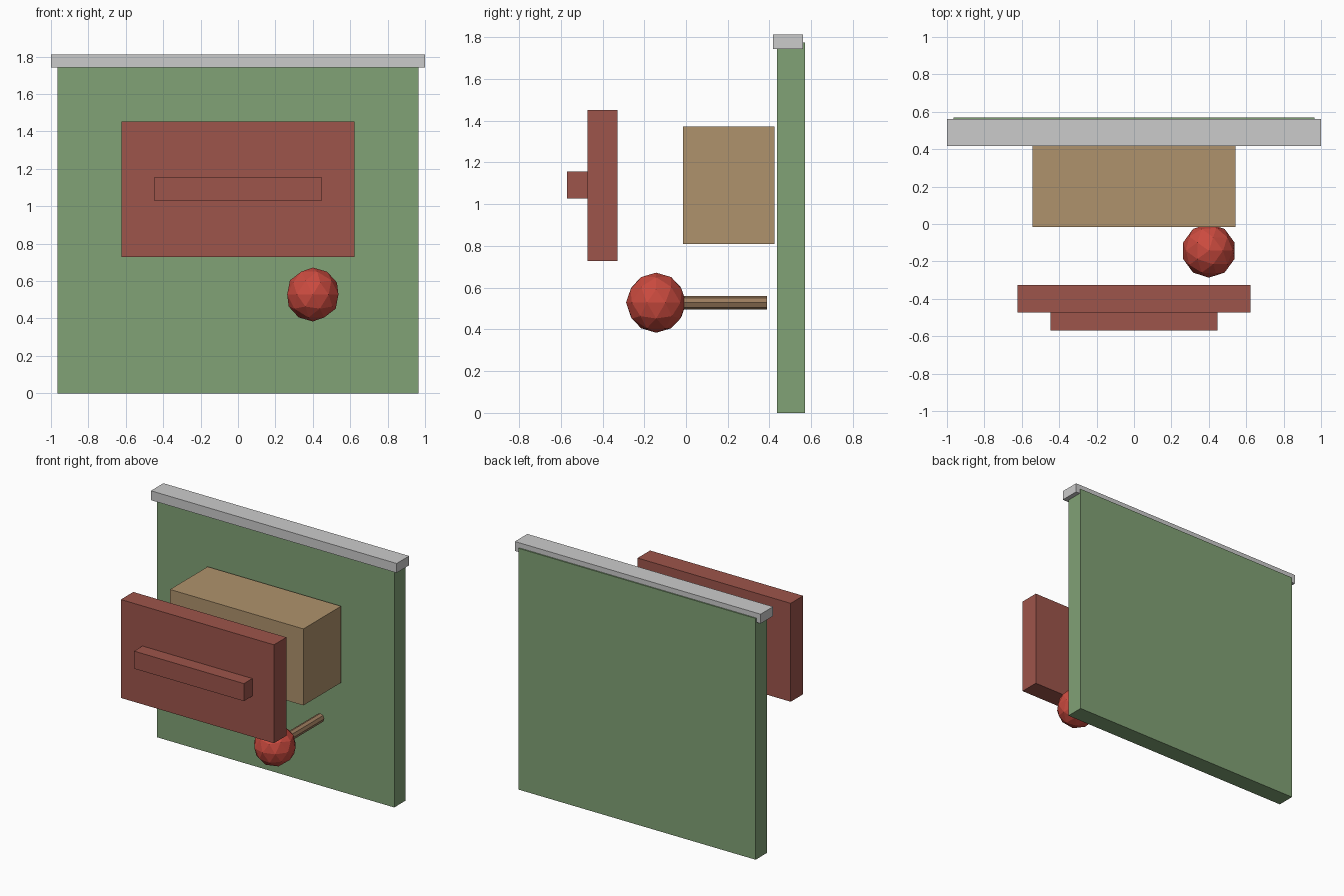
import bpy
import math

if "Cube" in bpy.data.objects:
    bpy.data.objects.remove(bpy.data.objects["Cube"])


def material(name, rgb):
    mat = bpy.data.materials.new(name)
    mat.diffuse_color = (*rgb, 1)
    mat.use_nodes = True
    mat.node_tree.nodes["Principled BSDF"].inputs["Base Color"].default_value = mat.diffuse_color
    return mat


GREEN = material("green paint", (0.22, 0.36, 0.18))
RED = material("dark red paint", (0.34, 0.09, 0.07))
TAN = material("light wood", (0.43, 0.29, 0.15))
BROWN = material("rod wood", (0.33, 0.20, 0.11))
BRIGHT = material("bright red", (0.60, 0.07, 0.05))


def finish(name, mat):
    obj = bpy.context.object
    obj.name = name
    if mat:
        obj.data.materials.append(mat)
    return obj


def box(name, x, y, z, mat=None):
    """Box from its (min, max) range on each axis."""
    ranges = (x, y, z)
    bpy.ops.mesh.primitive_cube_add(size=1, location=[(a + b) / 2 for a, b in ranges])
    bpy.context.object.scale = [b - a for a, b in ranges]
    bpy.ops.object.transform_apply(location=False, rotation=False, scale=True)
    return finish(name, mat)


# Upright back panel and the rail capping it
box("back_panel", (-0.966, 0.966), (0.437, 0.57), (0, 1.775), GREEN)
box("top_rail", (-1, 1), (0.416, 0.561), (1.743, 1.812))

# Floating block, front plate and its raised bar
box("middle_block", (-0.543, 0.543), (-0.015, 0.423), (0.81, 1.373), TAN)
box("front_plate", (-0.623, 0.623), (-0.472, -0.327), (0.728, 1.452), RED)
box("front_bar", (-0.447, 0.447), (-0.57, -0.472), (1.028, 1.157), RED)

# Lever: octagonal rod with a faceted ball
rod_start, rod_end = -0.05, 0.387
bpy.ops.mesh.primitive_cylinder_add(
    vertices=8, radius=0.032, depth=rod_end - rod_start,
    location=(0.4, (rod_start + rod_end) / 2, 0.528), rotation=(math.pi / 2, 0, 0))
finish("lever_rod", BROWN)
bpy.ops.mesh.primitive_ico_sphere_add(
    subdivisions=2, radius=0.144, location=(0.4, -0.143, 0.528))
finish("lever_ball", BRIGHT)
